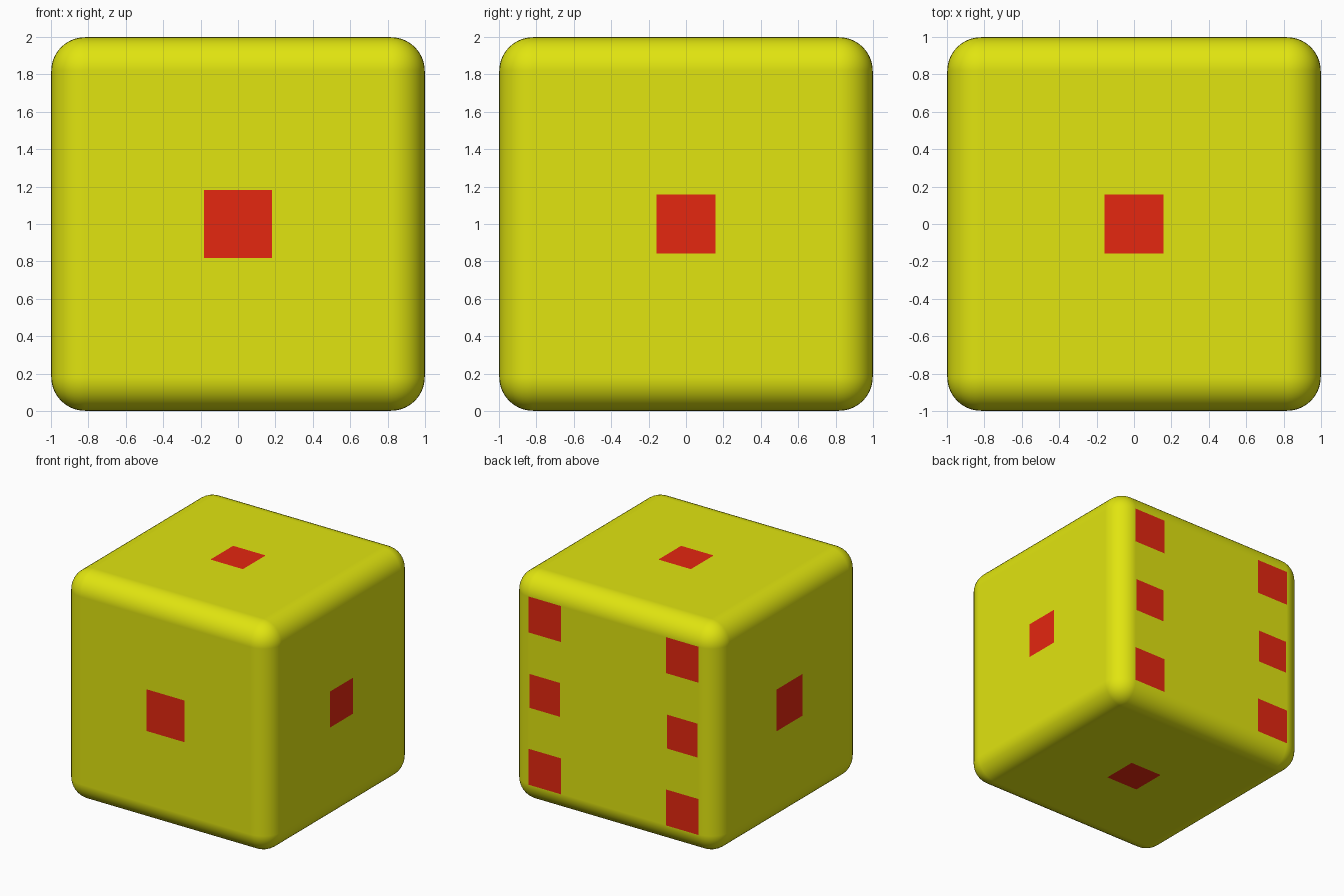
import bpy
from mathutils import Matrix, Vector

if "Cube" in bpy.data.objects:
    bpy.data.objects.remove(bpy.data.objects["Cube"])

LIFT = 0.0015                      # pips sit a hair above the body
BODY = 1.0 - LIFT


def material(name, color):
    m = bpy.data.materials.new(name)
    m.diffuse_color = color
    m.use_nodes = True
    m.node_tree.nodes["Principled BSDF"].inputs["Base Color"].default_value = m.diffuse_color
    return m


yellow = material("yellow", (0.75, 0.78, 0.005, 1))
red = material("red", (0.78, 0.02, 0.005, 1))

# Rounded body
bpy.ops.mesh.primitive_cube_add(size=2 * BODY, location=(0, 0, 1))
body = bpy.context.object
body.name = "die_body"
body.data.materials.append(yellow)
bpy.ops.object.shade_smooth()
bevel = body.modifiers.new("round_edges", 'BEVEL')
bevel.width = 0.18
bevel.segments = 10
bevel.harden_normals = True


def pip(name, normal, half, u=0.0, v=0.0):
    """Square pip on the face with this normal; u is sideways, v is up."""
    n = Vector(normal)
    up = Vector((0, 1, 0)) if abs(n.z) > 0.5 else Vector((0, 0, 1))
    side = up.cross(n)
    bpy.ops.mesh.primitive_plane_add(size=2 * half)
    ob = bpy.context.object
    ob.name = name
    rot = Matrix((side, up, n)).transposed().to_4x4()
    centre = Vector((0, 0, 1)) + n + side * u + up * v
    ob.data.transform(Matrix.Translation(centre) @ rot)
    ob.data.materials.append(red)


# Single pips
pip("front_pip", (0, -1, 0), 0.182)
pip("left_pip", (-1, 0, 0), 0.182)
pip("right_pip", (1, 0, 0), 0.157)
pip("top_pip", (0, 0, 1), 0.157)
pip("bottom_pip", (0, 0, -1), 0.157)

# Six pips on the back, the middle row slightly smaller
for u in (-0.665, 0.665):
    for v, half in ((-0.665, 0.157), (0, 0.148), (0.665, 0.157)):
        pip("back_pip", (0, 1, 0), half, u, v)
